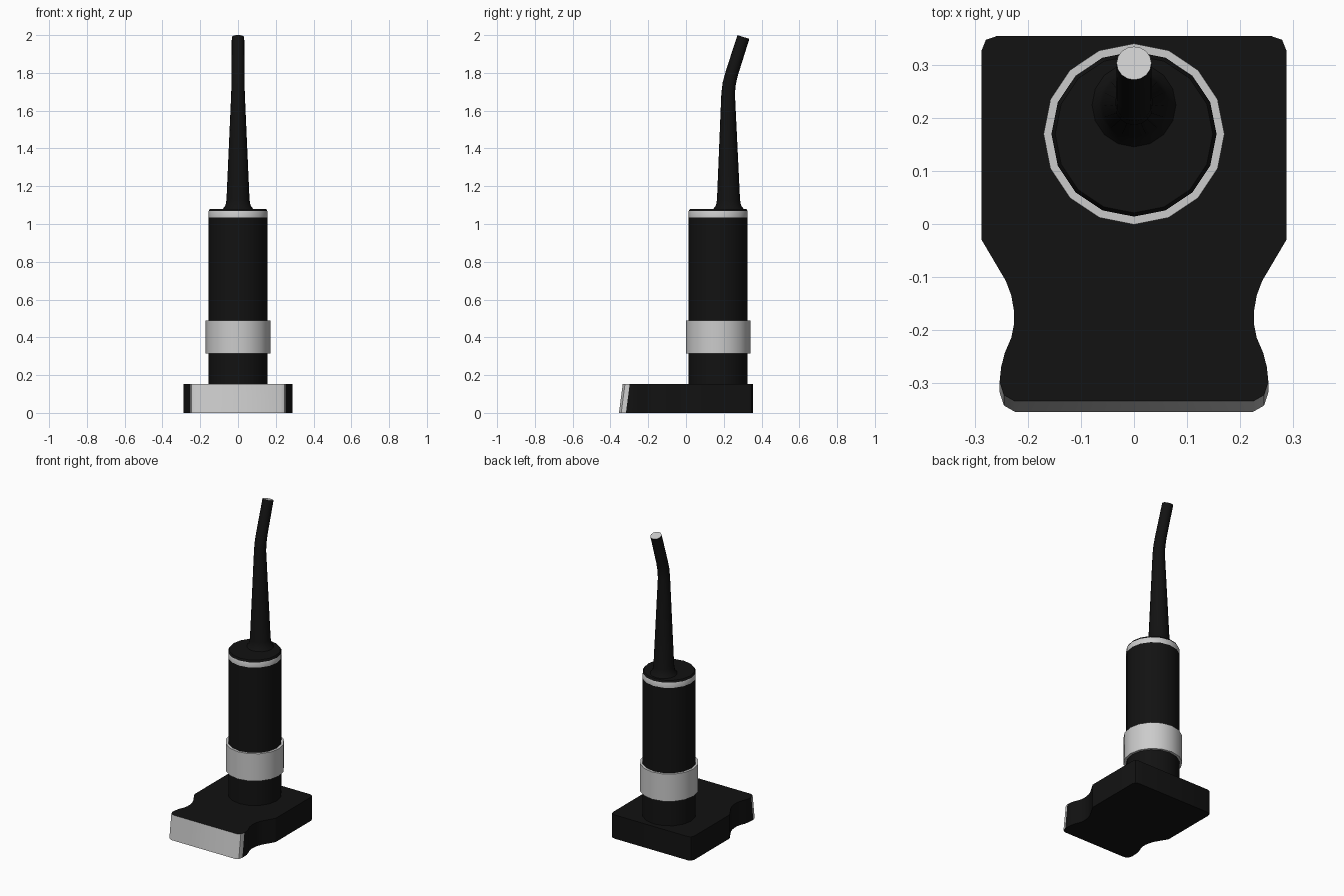
import bpy, bmesh, math
from mathutils import Vector

if "Cube" in bpy.data.objects:
    bpy.data.objects.remove(bpy.data.objects["Cube"])

black = bpy.data.materials.new("black_plastic")
black.diffuse_color = (0.006, 0.006, 0.006, 1)
black.use_nodes = True
black.node_tree.nodes["Principled BSDF"].inputs["Base Color"].default_value = black.diffuse_color
grey = bpy.data.materials.new("light_grey")
grey.diffuse_color = (0.8, 0.8, 0.8, 1)
grey.use_nodes = True
grey.node_tree.nodes["Principled BSDF"].inputs["Base Color"].default_value = grey.diffuse_color


def finish(name, bm):
    bmesh.ops.recalc_face_normals(bm, faces=bm.faces)
    me = bpy.data.meshes.new(name)
    bm.to_mesh(me)
    bm.free()
    me.materials.append(black)
    me.materials.append(grey)
    ob = bpy.data.objects.new(name, me)
    bpy.context.collection.objects.link(ob)
    bpy.ops.object.select_all(action='DESELECT')
    ob.select_set(True)
    bpy.context.view_layer.objects.active = ob
    bpy.ops.object.shade_smooth_by_angle(angle=math.radians(30))
    return ob


def tube(name, stations, light=(), closed=False, sides=16):
    """Skin rings (y, z, radius, tilt); 'light' lists the grey spans/caps."""
    bm = bmesh.new()
    rings = []
    for y, z, r, tilt in stations:
        side = Vector((0, math.cos(tilt), -math.sin(tilt)))
        ring = []
        for i in range(sides):
            a = math.tau * i / sides
            ring.append(bm.verts.new(Vector((r * math.cos(a), y, z)) + side * r * math.sin(a)))
        rings.append(ring)
    n = len(rings)
    for k in range(n if closed else n - 1):
        a, b = rings[k], rings[(k + 1) % n]
        for i in range(sides):
            j = (i + 1) % sides
            f = bm.faces.new((a[i], a[j], b[j], b[i]))
            f.material_index = int(k in light)
    if not closed:
        bm.faces.new(rings[0])
        bm.faces.new(rings[-1]).material_index = int("cap" in light)
    return finish(name, bm)


# Waisted base with a leaning grey front face
half = [(0.26, 0.355), (0.28, 0.348), (0.288, 0.328), (0.288, -0.03),
        (0.242, -0.108), (0.232, -0.135), (0.227, -0.163), (0.227, -0.19),
        (0.232, -0.215), (0.244, -0.243), (0.251, -0.27),
        (0.254, -0.318), (0.246, -0.343), (0.225, -0.355)]
outline = half + [(-x, y) for x, y in reversed(half)]
bm = bmesh.new()
low = [bm.verts.new((x, y, 0)) for x, y in outline]
high = [bm.verts.new((x, y + (0.02 if y < -0.3 else 0), 0.152)) for x, y in outline]
bm.faces.new(low)
bm.faces.new(high)
for i in range(len(outline)):
    j = (i + 1) % len(outline)
    f = bm.faces.new((low[i], low[j], high[j], high[i]))
    f.material_index = int(outline[i][1] < -0.3 and outline[j][1] < -0.3)
finish("base", bm)

# Upright handle with a grey band near its top
C = 0.17
tube("handle", [(C, z, r, 0) for z, r in
                ((0.15, 0.156), (1.035, 0.156), (1.068, 0.156), (1.08, 0.149))], light=(1,))

# Hollow collar around the handle
tube("collar", [(C, z, r, 0) for z, r in
                ((0.315, 0.154), (0.315, 0.171), (0.49, 0.171), (0.49, 0.154))],
     light=(0, 1, 2, 3), closed=True)

# Tapered, bent nozzle with a grey tip
tube("nozzle", [(0.225, 1.075, 0.082, 0), (0.225, 1.084, 0.077, 0),
                (0.225, 1.10, 0.066, 0), (0.225, 1.13, 0.061, 0),
                (0.223, 1.69, 0.036, 0.02), (0.229, 1.745, 0.035, 0.13),
                (0.243, 1.80, 0.034, 0.27), (0.304, 1.99, 0.033, 0.31)], light=("cap",))
